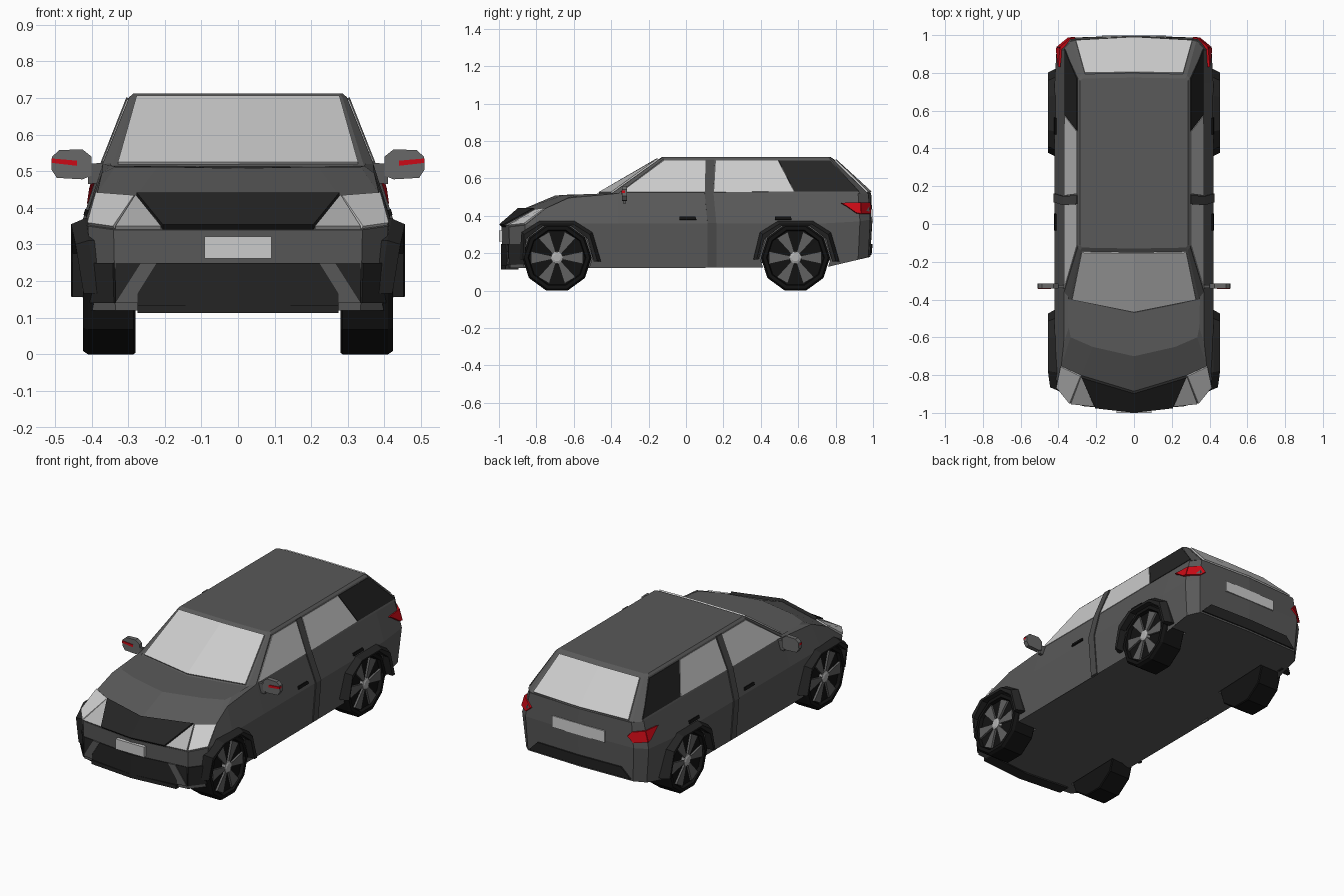
import bpy, bmesh
from math import sin, cos, pi
from mathutils import Vector

PAINT, DARK, BLACK = (.10, .10, .10), (.018, .018, .018), (.006, .006, .006)
GLASS, SILVER, RED = (.56, .56, .56), (.45, .45, .45), (.6, .003, .008)
mats = {}


def make(name, verts, faces, col, mirror=False):
    bm = bmesh.new()
    vs = [bm.verts.new(v) for v in verts]
    for f in faces:
        bm.faces.new([vs[i] for i in f])
    bmesh.ops.recalc_face_normals(bm, faces=bm.faces)
    me = bpy.data.meshes.new(name)
    bm.to_mesh(me)
    bm.free()
    ob = bpy.data.objects.new(name, me)
    bpy.context.collection.objects.link(ob)
    if col not in mats:
        mats[col] = bpy.data.materials.new("finish_%d" % len(mats))
        mats[col].diffuse_color = (*col, 1)
    me.materials.append(mats[col])
    if mirror:
        ob.modifiers.new("mirror", 'MIRROR').use_mirror_merge = False
    return ob


def loft(name, rings, col, mirror=False):
    n = len(rings[0])
    faces = [(k*n+i, k*n+(i+1) % n, (k+1)*n+(i+1) % n, (k+1)*n+i)
             for k in range(len(rings)-1) for i in range(n)]
    faces += [tuple(range(n)), tuple(range((len(rings)-1)*n, len(rings)*n))]
    return make(name, [p for r in rings for p in r], faces, col, mirror)


def prism(name, pts, off, col, mirror=True):
    off = Vector(off)
    return loft(name, [[Vector(p) - off for p in pts], [Vector(p) + off for p in pts]], col, mirror)


def full(half):
    """Complete a half outline that starts and ends on the centre line."""
    return half + [(-x, y, z) for x, y, z in half[-2:0:-1]]


def side_x(z):
    ks = [(.12, .40), (.36, .42), (.52, .37), (.71, .295)]
    for (a, xa), (b, xb) in zip(ks, ks[1:]):
        if z <= b or b == .71:
            return xa + (xb-xa)*(z-a)/(b-a)


def side_panel(name, yz, col, lift=.003):
    return prism(name, [(side_x(z), y, z) for y, z in yz], (lift, 0, lift*.35), col)


def front_panel(name, xz, col, lift=.006):
    return prism(name, [(x, -.983 + .04*x/.335, z) for x, z in xz], (0, lift, 0), col)


def lathe(name, profile, y, z, col, n=10, mirror=True):
    return loft(name, [[(x, y + r*cos(2*pi*i/n), z + r*sin(2*pi*i/n)) for i in range(n)]
                       for x, r in profile], col, mirror)


# Lower body: stacked plan outlines
body = loft("body", [full(r) for r in (
    [(0, -.98, .12), (.335, -.94, .12), (.40, -.86, .12), (.40, -.65, .12), (.40, -.36, .12),
     (.40, .75, .125), (.39, .92, .165), (.34, .975, .18), (0, .985, .18)],
    [(0, -.987, .34), (.34, -.947, .34), (.41, -.86, .35), (.42, -.65, .36), (.42, -.36, .36),
     (.42, .75, .36), (.41, .93, .37), (.35, .985, .38), (0, .997, .38)],
    [(0, -.885, .43), (.28, -.80, .43), (.385, -.75, .44), (.372, -.63, .495), (.37, -.36, .52),
     (.37, .75, .52), (.37, .92, .52), (.33, .975, .52), (0, .99, .52)],
    [(0, -.70, .508), (.22, -.65, .512), (.335, -.60, .512), (.345, -.55, .515), (.35, -.36, .522),
     (.35, .75, .522), (.35, .91, .522), (.31, .95, .522), (0, .96, .522)])], PAINT)

# Cabin with sloping windscreen and tailgate
loft("cabin", [full(r) for r in (
    [(0, -.475, .512), (.345, -.405, .512), (.37, -.36, .52), (.37, .93, .52), (.33, .97, .52), (0, .99, .52)],
    [(0, -.145, .703), (.285, -.14, .703), (.297, -.12, .703), (.297, .77, .703), (.28, .785, .703), (0, .79, .703)],
    [(0, -.13, .713), (.275, -.125, .713), (.285, -.11, .713), (.285, .76, .713), (.27, .77, .713), (0, .775, .713)],
)], PAINT)

# Glass: windscreen and rear window are mirrored halves so they follow the crease
prism("windscreen", [(0, -.463, .519), (.328, -.397, .519), (.277, -.147, .70), (0, -.152, .70)],
      (0, -.005, .007), GLASS)
prism("rear_window", [(0, .985, .525), (.308, .968, .525), (.260, .795, .695), (0, .799, .695)],
      (0, .006, .006), GLASS)
side_panel("front_side_window", [(-.345, .525), (.105, .525), (.105, .695), (-.115, .695)], GLASS)
side_panel("rear_side_window", [(.15, .525), (.575, .53), (.49, .695), (.16, .695)], GLASS)
side_panel("rear_quarter_panel", [(.58, .53), (.925, .53), (.77, .695), (.495, .695)], DARK)

# Door pillar running down the side
pillar = [(.115, .125), (.115, .36), (.10, .52), (.105, .70)]
for (y0, z0), (y1, z1) in zip(pillar, pillar[1:]):
    side_panel("door_pillar", [(y0, z0), (y0+.047, z0), (y1+.047, z1), (y1, z1)], (.07, .07, .07), .006)
for y in (-.035, .475):
    side_panel("door_handle", [(y, .378), (y+.09, .378), (y+.085, .394), (y, .394)], BLACK, .008)

# Wheels, wheel wells and arch flares
AXLE_Z = .176
for y, end in ((-.69, "front"), (.585, "rear")):
    for s in (1, -1):
        cut = lathe("well_cutter", [(s*.27, .19), (s*.5, .19)], y, AXLE_Z, BLACK, mirror=False)
        cut.hide_render = True
        m = body.modifiers.new("well", 'BOOLEAN')
        m.operation, m.object, m.solver = 'DIFFERENCE', cut, 'EXACT'
        bpy.context.view_layer.objects.active = body
        bpy.ops.object.modifier_apply(modifier=m.name)
        bpy.data.objects.remove(cut)
    lathe(end + "_tyre", [(.28, .18), (.285, .185), (.41, .185), (.424, .175), (.424, .155),
                          (.405, .15), (.40, .02)], y, AXLE_Z, BLACK)
    lathe(end + "_hub", [(.395, .035), (.42, .032), (.425, .02)], y, AXLE_Z, SILVER)
    for i in range(6):
        a = 2*pi*i/6
        u, v = Vector((0, cos(a), sin(a))), Vector((0, -sin(a), cos(a)))
        c = Vector((.412, y, AXLE_Z))
        prism(end + "_spoke", [c+u*.03+v*.01, c+u*.14+v*.034, c+u*.14-v*.034, c+u*.03-v*.01],
              (.006, 0, 0), (.12, .12, .12))
    outer = [(.235, -.02), (.19, .135), (.095, .195), (-.095, .195), (-.19, .135), (-.225, -.01)]
    inner = [(.197, -.02), (.165, .1), (.078, .168), (-.078, .168), (-.165, .1), (-.197, -.01)]
    rim = [[[x, y+a*k, AXLE_Z+b*k] for a, b in arc] for x, arc, k in
           ((.38, inner, 1), (.38, outer, 1), (.42, outer, 1), (.456, outer, .92), (.452, inner, 1))]
    if end == "front":  # the leading leg tapers into the bumper corner
        for r in rim:
            for i, dx in ((4, .012), (5, .034)):
                r[i][0] -= dx
            r[5][1] += .025
    loft(end + "_arch_flare", [[r[i] for r in rim] for i in range(6)], DARK, True)

# Nose: grille, headlights (two tones), intakes, plate
prism("grille", [(0, -.987, .342), (.205, -.964, .342), (.277, -.803, .43), (0, -.886, .43)],
      (0, -.012, .012), DARK)
prism("headlight_inner", [(.21, -.963, .343), (.335, -.949, .343), (.28, -.802, .43)], (0, -.005, .007), SILVER)
prism("headlight_outer", [(.338, -.948, .345), (.408, -.862, .355), (.385, -.752, .438), (.28, -.802, .43)],
      (.004, -.004, .005), GLASS)
front_panel("lower_intake", [(0, .135), (.275, .135), (.275, .165), (.225, .25), (0, .25)], DARK)
front_panel("fog_recess", [(.265, .25), (.335, .25), (.335, .14)], DARK, .005)
prism("corner_intake", [(.335, -.943, .14), (.40, -.861, .14), (.405, -.861, .25), (.338, -.945, .25)],
      (.004, -.004, 0), DARK)
front_panel("intake_strut", [(.222, .25), (.265, .25), (.335, .14), (.275, .14), (.275, .165)], PAINT, .009)
prism("front_lip", [(0, -.955, .113), (.275, -.93, .113), (.275, -.93, .135), (0, -.955, .135)],
      (0, .034, 0), DARK)
prism("front_plate", [(-.092, -.99, .262), (.092, -.99, .262), (.092, -.99, .322), (-.092, -.99, .322)],
      (0, .01, 0), GLASS, False)

# Tail: lights, plate panel, bumper insert
prism("tail_light_side", [(.396, .83, .467), (.386, .932, .47), (.406, .935, .41), (.406, .91, .415),
                          (.401, .86, .45)], (.006, 0, .002), RED)
prism("tail_light_rear", [(.388, .93, .47), (.335, .979, .47), (.31, .984, .44), (.345, .982, .41),
                          (.406, .932, .41)], (.004, .006, .001), RED)
prism("rear_plate", [(-.17, .993, .37), (.17, .993, .37), (.17, .99, .435), (-.17, .99, .435)],
      (0, .006, 0), GLASS, False)
prism("rear_bumper_insert", [(0, .984, .19), (.33, .976, .19), (.27, .981, .25), (0, .99, .25)],
      (0, .008, 0), DARK)

# Door mirrors
prism("mirror_arm", [(.35, -.33, .47), (.41, -.33, .465), (.41, -.33, .52), (.35, -.33, .525)],
      (0, .008, 0), PAINT)
prism("mirror_head", [(.40, -.328, .488), (.425, -.328, .478), (.495, -.328, .482), (.51, -.328, .505),
                      (.508, -.328, .54), (.488, -.328, .558), (.425, -.328, .56), (.40, -.328, .54)],
      (0, .013, 0), (.14, .14, .14))
prism("mirror_signal", [(.44, -.335, .515), (.509, -.335, .523), (.509, -.335, .535), (.44, -.335, .529)],
      (0, .01, 0), RED)
